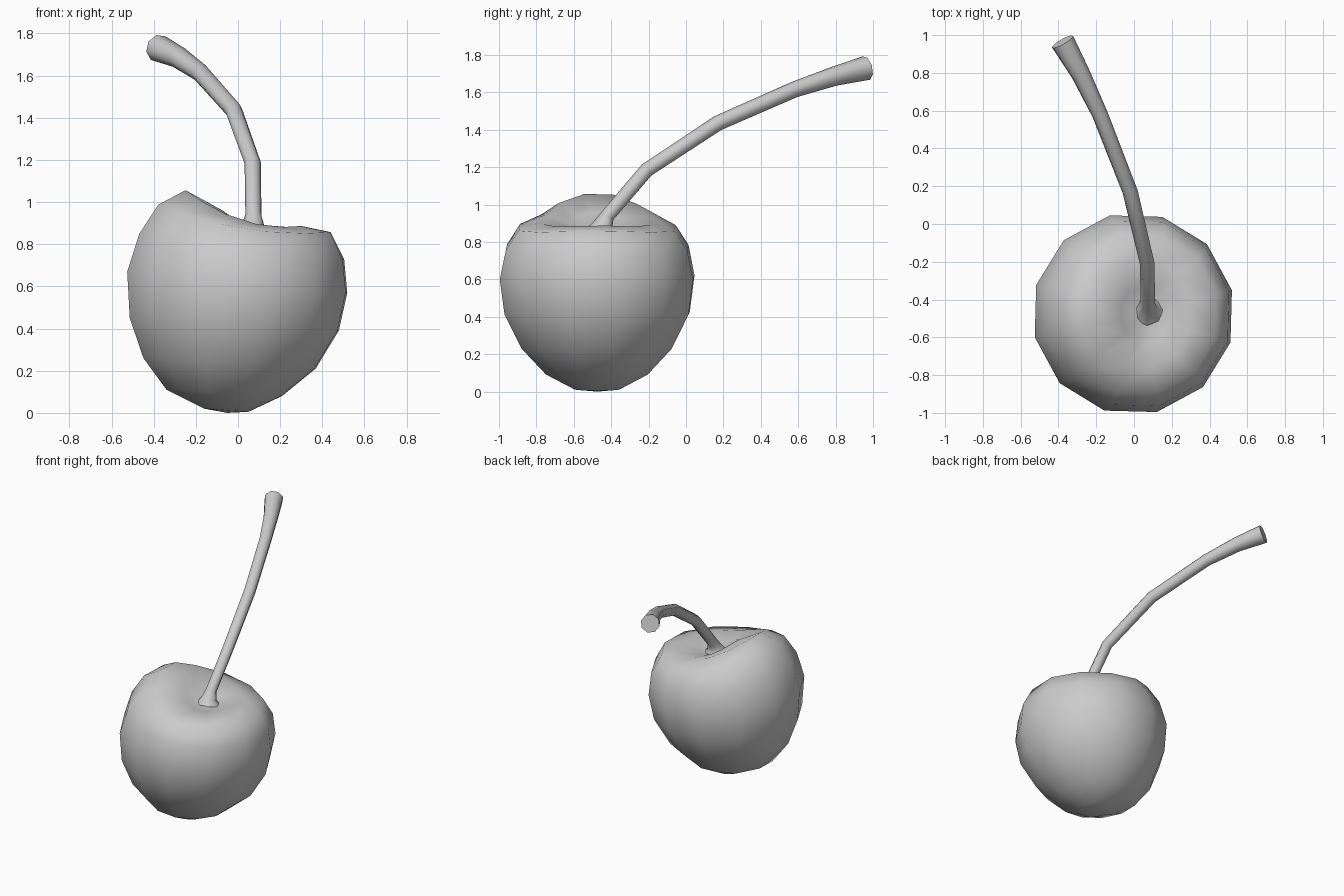
import bpy, bmesh, math

if "Cube" in bpy.data.objects:
    bpy.data.objects.remove(bpy.data.objects["Cube"])

CY = -0.475          # fruit centre in y
SIDES = 12
PHASE = math.radians(13.4)

# fruit rings: left x, left z, right x, right z, y radius, front/back sag
rings = [
    (-0.16, 0.02, 0.05, 0.005, 0.12, 0.0),
    (-0.34, 0.11, 0.21, 0.08, 0.275, 0.0),
    (-0.45, 0.26, 0.37, 0.21, 0.405, 0.0),
    (-0.515, 0.45, 0.48, 0.39, 0.497, 0.0),
    (-0.527, 0.67, 0.52, 0.57, 0.522, -0.01),
    (-0.47, 0.85, 0.505, 0.73, 0.49, -0.02),
    (-0.38, 0.99, 0.44, 0.86, 0.42, -0.05),
    (-0.25, 1.06, 0.30, 0.89, 0.29, -0.06),
    (-0.07, 0.96, 0.19, 0.862, 0.14, -0.03),
]

bm = bmesh.new()
loops = []
for lx, lz, rx, rz, ry, sag in rings:
    loop = []
    for i in range(SIDES):
        a = PHASE + i * math.tau / SIDES
        c, s = 1.025 * math.cos(a), 1.025 * math.sin(a)
        x = (lx + rx) / 2 + (rx - lx) / 2 * c
        z = (lz + rz) / 2 + (rz - lz) / 2 * c + sag * s * s
        loop.append(bm.verts.new((x, CY + ry * s, z)))
    loops.append(loop)
for a, b in zip(loops, loops[1:]):
    for i in range(SIDES):
        j = (i + 1) % SIDES
        bm.faces.new((a[i], a[j], b[j], b[i]))
# bottom tip and stem pit
for loop, tip in ((loops[0], (-0.05, CY, 0.0)), (loops[-1], (0.065, -0.46, 0.84))):
    v = bm.verts.new(tip)
    for i in range(SIDES):
        bm.faces.new((loop[i], loop[(i + 1) % SIDES], v))
bmesh.ops.recalc_face_normals(bm, faces=bm.faces)
for f in bm.faces:
    f.smooth = True
mesh = bpy.data.meshes.new("fruit")
bm.to_mesh(mesh)
bm.free()
bpy.context.collection.objects.link(bpy.data.objects.new("fruit", mesh))

# stem: eight-sided tube, flared at both ends (x, y, z, radius)
path = [
    (0.07, -0.455, 0.85, 0.085),
    (0.07, -0.447, 0.885, 0.055),
    (0.073, -0.42, 0.94, 0.038),
    (0.07, -0.21, 1.185, 0.039),
    (-0.02, 0.17, 1.435, 0.041),
    (-0.18, 0.58, 1.615, 0.043),
    (-0.28, 0.79, 1.685, 0.052),
    (-0.378, 0.965, 1.73, 0.066),
]
curve = bpy.data.curves.new("stem", "CURVE")
curve.dimensions = "3D"
curve.bevel_depth = 1.0
curve.bevel_resolution = 2
curve.use_fill_caps = True
spline = curve.splines.new("POLY")
spline.points.add(len(path) - 1)
for p, (x, y, z, r) in zip(spline.points, path):
    p.co = (x, y, z, 1)
    p.radius = r
stem = bpy.data.objects.new("stem", curve)
bpy.context.collection.objects.link(stem)
bpy.context.view_layer.objects.active = stem
stem.select_set(True)
bpy.ops.object.convert(target="MESH")
bpy.ops.object.shade_smooth_by_angle(angle=math.radians(50))
